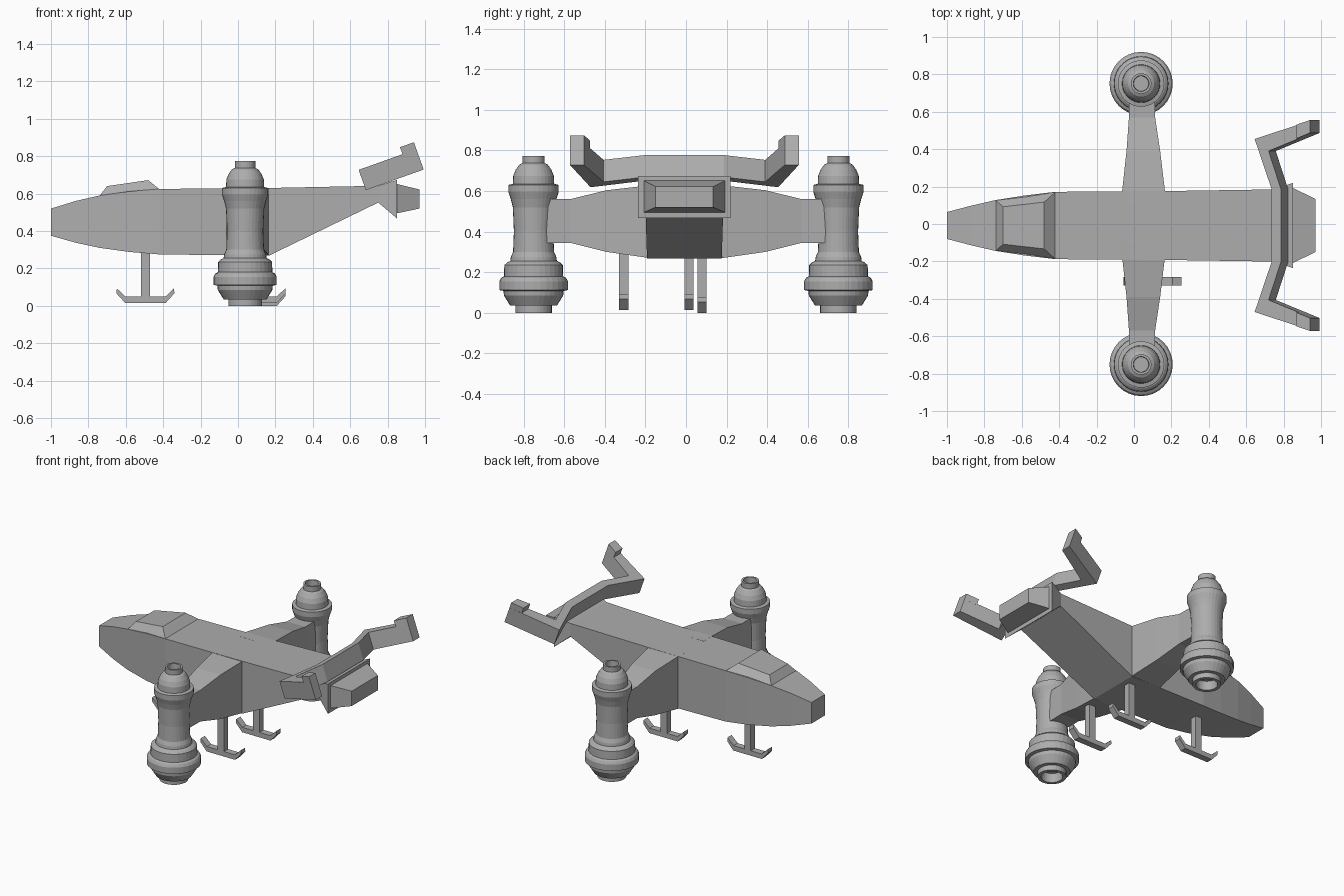
import bpy, bmesh, math

if "Cube" in bpy.data.objects:
    bpy.data.objects.remove(bpy.data.objects["Cube"])

YC = -0.008  # body centre line

grey = bpy.data.materials.new("plain grey")
grey.diffuse_color = (0.42, 0.42, 0.42, 1)
grey.use_nodes = True
grey.node_tree.nodes["Principled BSDF"].inputs["Base Color"].default_value = grey.diffuse_color


def finish(name, bm):
    bmesh.ops.recalc_face_normals(bm, faces=bm.faces)
    me = bpy.data.meshes.new(name)
    bm.to_mesh(me)
    bm.free()
    me.materials.append(grey)
    ob = bpy.data.objects.new(name, me)
    bpy.context.collection.objects.link(ob)
    return ob


def loft(name, rings):
    """Skin a list of equal-length point rings and cap both ends."""
    bm = bmesh.new()
    vs = [[bm.verts.new(p) for p in r] for r in rings]
    n = len(rings[0])
    for a, b in zip(vs, vs[1:]):
        for i in range(n):
            j = (i + 1) % n
            bm.faces.new((a[i], a[j], b[j], b[i]))
    bm.faces.new(vs[0])
    bm.faces.new(vs[-1])
    return finish(name, bm)


def x_ring(x, hw, zb, zt):
    return [(x, YC - hw, zb), (x, YC + hw, zb), (x, YC + hw, zt), (x, YC - hw, zt)]


def lathe(name, profile, cx, cy, sides=32):
    """Turn a closed (radius, z) outline around a vertical axis."""
    bm = bmesh.new()
    rings = []
    for r, z in profile:
        rings.append([bm.verts.new((cx + r * math.cos(2 * math.pi * i / sides),
                                    cy + r * math.sin(2 * math.pi * i / sides), z))
                      for i in range(sides)])
    for a, b in zip(rings, rings[1:]):
        for i in range(sides):
            j = (i + 1) % sides
            bm.faces.new((a[i], a[j], b[j], b[i]))
    bm.faces.new(rings[0])
    bm.faces.new(rings[-1])
    return finish(name, bm)


# Fuselage: box sections from nose to flared tail flange and tail block
stations = [(-1, .072, .375, .52), (-.87, .106, .338, .56), (-.74, .136, .31, .59),
            (-.58, .161, .288, .612), (-.42, .18, .275, .625), (.165, .184, .268, .63),
            (.75, .193, .552, .642), (.85, .228, .467, .673),
            (.851, .2, .495, .651), (.97, .142, .52, .622)]
loft("fuselage", [x_ring(*s) for s in stations])

# Cockpit canopy: tapered block on the nose
base = [(-.74, .136, .588), (-.42, .18, .623)]
top = [(-.70, .1, .64), (-.48, .125, .672)]
loft("canopy", [[(a[0], YC - a[1], a[2]), (a[0], YC + a[1], a[2]),
                 (b[0], YC + b[1], b[2]), (b[0], YC - b[1], b[2])]
                for a, b in (base, top)])

# Engine outline: hollow at bottom and top
engine = [(.062, .06), (.068, 0), (.09, 0), (.09, .035), (.115, .035), (.146, .085),
          (.148, .108), (.169, .112), (.169, .155), (.160, .172), (.146, .18),
          (.144, .235), (.130, .248), (.115, .255), (.112, .275), (.101, .30),
          (.097, .40), (.102, .52), (.112, .56), (.124, .595), (.124, .63),
          (.102, .635), (.100, .675), (.088, .705), (.070, .73), (.055, .738),
          (.055, .773), (.042, .773), (.040, .735)]

# Wings: |y|, front x, back x, bottom z, top z
wing = [(.10, -.065, .165, .27, .629), (.18, -.063, .165, .27, .628),
        (.39, -.04, .14, .30, .604), (.57, -.027, .113, .345, .56),
        (.72, -.025, .11, .345, .56)]

for side, s in (("left", -1), ("right", 1)):
    loft(side + "_wing", [[(x0, s * y, zb), (x1, s * y, zb), (x1, s * y, zt), (x0, s * y, zt)]
                          for y, x0, x1, zb, zt in wing])
    lathe(side + "_engine", engine, .038, s * .751)

# Tail fin: bent bar in a plane tilted up towards the back
TILT = math.atan(.356)
C, S = math.cos(TILT), math.sin(TILT)


def tilted(u, y, w):
    return (.645 + u * C - w * S, YC + y, .727 + u * S + w * C)


def bar_ring(front, back, w0, w1):
    return [tilted(*front, w0), tilted(*back, w0), tilted(*back, w1), tilted(*front, w1)]


half = [((.328, .564), (.328, .495)), ((0, .4625), (.079, .398)), ((.096, .195), (.149, .195))]
path = half + [((f[0], -f[1]), (b[0], -b[1])) for f, b in reversed(half)]
loft("tail_fin", [bar_ring(f, b, -.115, 0) for f, b in path])

# Raised blocks on the fin tips
for side, s in (("left", -1), ("right", 1)):
    loft(side + "_fin_tip", [bar_ring((.249, s * .538), (.249, s * .464), -.01, .04),
                             bar_ring((.328, s * .564), (.328, s * .495), -.01, .04)])


# Landing skids: strut plus foot with upturned ends
def skid(name, x, y, z, top_z):
    hw = .0225
    foot = [(-.155, .078, .052), (-.108, .034, 0), (.108, .034, 0), (.155, .078, .052)]
    loft(name + "_foot", [[(x + dx, y - hw, z + zb), (x + dx, y + hw, z + zb),
                           (x + dx * .985, y + hw, z + zt), (x + dx * .985, y - hw, z + zt)]
                          for dx, zt, zb in foot])
    loft(name + "_strut", [[(x + a * .024, y + b * hw, h) for a, b in
                            ((-1, -1), (1, -1), (1, 1), (-1, 1))]
                           for h in (z + .02, top_z)])


skid("nose_skid", -.495, .015, .015, .30)
skid("middle_skid", .1, .078, 0, .29)
skid("side_skid", .1, -.307, .015, .33)
